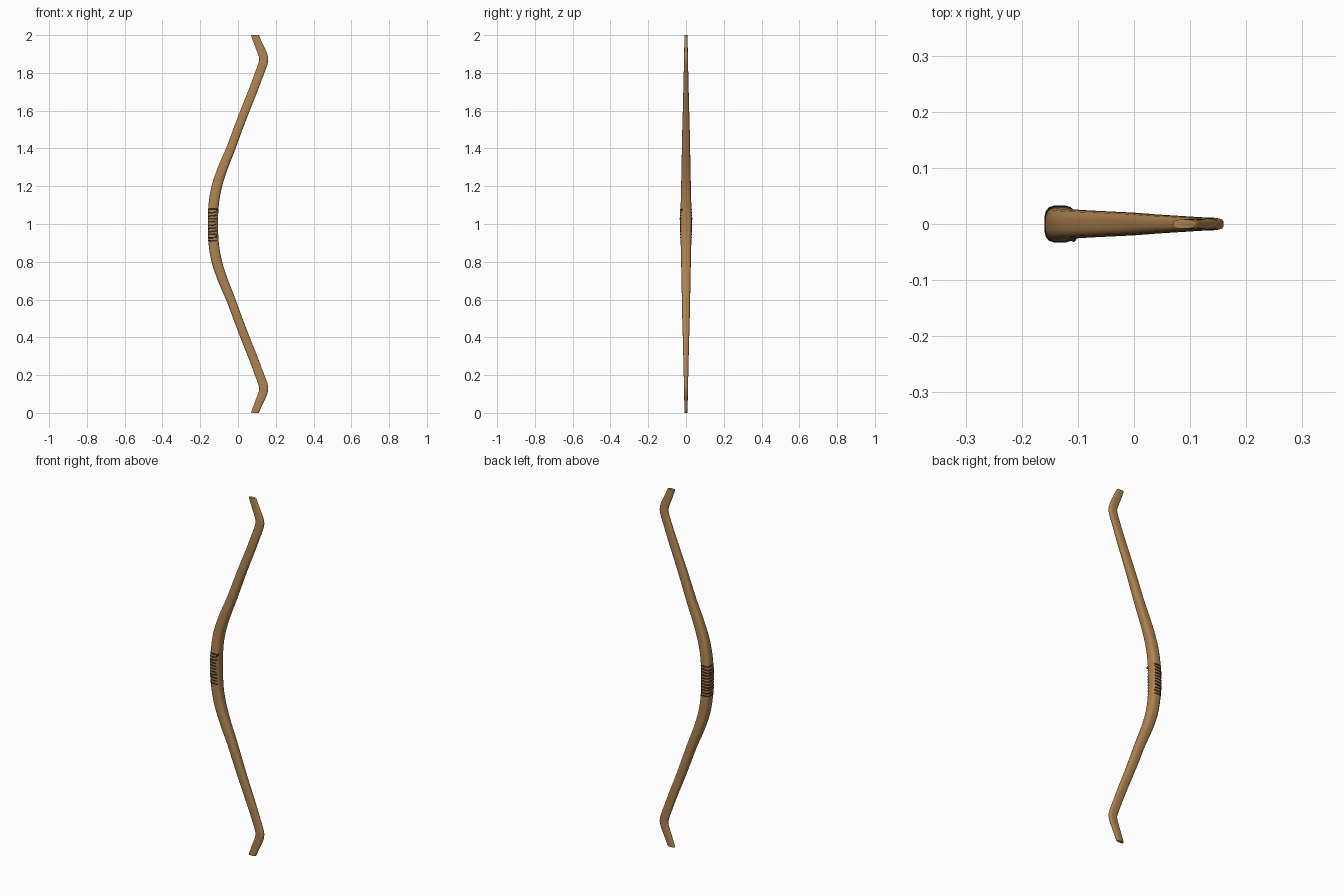
import bpy, math, random

if "Cube" in bpy.data.objects:
    bpy.data.objects.remove(bpy.data.objects["Cube"])

random.seed(4)


def material(name, rgb):
    m = bpy.data.materials.new(name)
    m.diffuse_color = (*rgb, 1)
    m.use_nodes = True
    m.node_tree.nodes["Principled BSDF"].inputs["Base Color"].default_value = m.diffuse_color
    return m


wood = material("warm brown wood", (0.43, 0.229, 0.082))
cord = material("dark brown cord", (0.045, 0.028, 0.016))

# Upper half of the bow: z, centreline x, thickness (in the bend plane), width (y)
HALF = [
    (1.00, -0.132, 0.054, 0.063), (1.10, -0.129, 0.055, 0.057),
    (1.20, -0.112, 0.055, 0.052), (1.30, -0.079, 0.052, 0.048),
    (1.40, -0.038, 0.048, 0.044), (1.50, -0.001, 0.047, 0.040),
    (1.60, 0.037, 0.047, 0.034), (1.70, 0.077, 0.047, 0.029),
    (1.78, 0.107, 0.047, 0.025), (1.84, 0.129, 0.048, 0.023),
    (1.87, 0.136, 0.048, 0.022), (1.90, 0.130, 0.047, 0.020),
    (1.95, 0.109, 0.043, 0.018), (2.00, 0.089, 0.040, 0.016),
]
ROWS = [(2 - z, x, t, w) for z, x, t, w in HALF[:0:-1]] + HALF
SIDES = 16


def spline(p, u):
    """Catmull-Rom through four rows."""
    return [0.5 * (2 * b + (c - a) * u + (2 * a - 5 * b + 4 * c - d) * u * u
                   + (3 * b - a - 3 * c + d) * u ** 3) for a, b, c, d in zip(*p)]


def sample(rows, steps):
    out = []
    for i in range(len(rows) - 1):
        p = [rows[max(0, i - 1)], rows[i], rows[i + 1], rows[min(len(rows) - 1, i + 2)]]
        out += [spline(p, k / steps) for k in range(steps)]
    return out + [list(rows[-1])]


def section(t, w, k):
    """Point k of a rounded-box cross-section."""
    a = 2 * math.pi * (k + 0.5) / SIDES
    c, s = math.cos(a), math.sin(a)
    sq = lambda v: math.copysign(abs(v) ** 0.62, v)
    return sq(c) * t / 2, sq(s) * w / 2


def make(name, loops, mat, caps=True, closed=False):
    n = len(loops[0])
    verts = [v for loop in loops for v in loop]
    faces = []
    for i in range(len(loops) if closed else len(loops) - 1):
        j = (i + 1) % len(loops)
        faces += [(i * n + k, i * n + (k + 1) % n, j * n + (k + 1) % n, j * n + k)
                  for k in range(n)]
    if caps:
        faces += [tuple(range(n))[::-1], tuple(range((len(loops) - 1) * n, len(loops) * n))]
    me = bpy.data.meshes.new(name)
    me.from_pydata(verts, [], faces)
    me.materials.append(mat)
    me.shade_smooth()
    me.set_sharp_from_angle(angle=math.radians(40))
    ob = bpy.data.objects.new(name, me)
    bpy.context.collection.objects.link(ob)
    return ob


path = sample(ROWS, 4)


def centre(z):
    """Centreline x, thickness and width at a height."""
    for a, b in zip(path, path[1:]):
        if a[0] <= z <= b[0]:
            u = (z - a[0]) / (b[0] - a[0])
            return [p + (q - p) * u for p, q in zip(a[1:], b[1:])]


# Bow stave: one sweep, with level cuts at both tips
loops = []
for i, (z, x, t, w) in enumerate(path):
    a, b = path[max(0, i - 1)], path[min(len(path) - 1, i + 1)]
    dz, dx = b[0] - a[0], b[1] - a[1]
    length = math.hypot(dz, dx)
    nx, nz = dz / length, -dx / length
    if i in (0, len(path) - 1):
        nx, nz = 1, 0
    pts = [section(t, w, k) for k in range(SIDES)]
    loops.append([(x + p * nx, q, z + p * nz) for p, q in pts])
make("bow_stave", loops, wood)

# Grip binding: tilted cords over the back and sides, sinking into the belly
COUNT = 11
for i in range(COUNT):
    zc = 0.912 + i * 0.0165
    tilt = random.uniform(-0.06, 0.14)
    out = random.uniform(0.0015, 0.0025)
    band = []
    for h, off in ((-0.0045, -0.003), (-0.0035, out), (0.0035, out), (0.0045, -0.003)):
        loop = []
        for k in range(SIDES):
            x, t, w = centre(zc)
            p, q = section(t, w, k)
            d = -0.006 if p > 0.35 * t else off
            p, q = section(t + 2 * min(d, 0.001), w + 2 * d, k)
            z = zc + h + p * tilt
            loop.append((centre(z)[0] + p, q, z))
        band.append(loop)
    make("grip_cord_%02d" % (i + 1), band, cord, caps=False, closed=True)

# Loose end of the binding, a small knot beside the belly
bpy.ops.mesh.primitive_uv_sphere_add(segments=10, ring_count=6, radius=1,
                                     location=(-0.108, -0.024, 1.075))
knot = bpy.context.object
knot.name = "grip_knot"
knot.scale = (0.006, 0.008, 0.006)
knot.data.materials.append(cord)
knot.data.shade_smooth()
